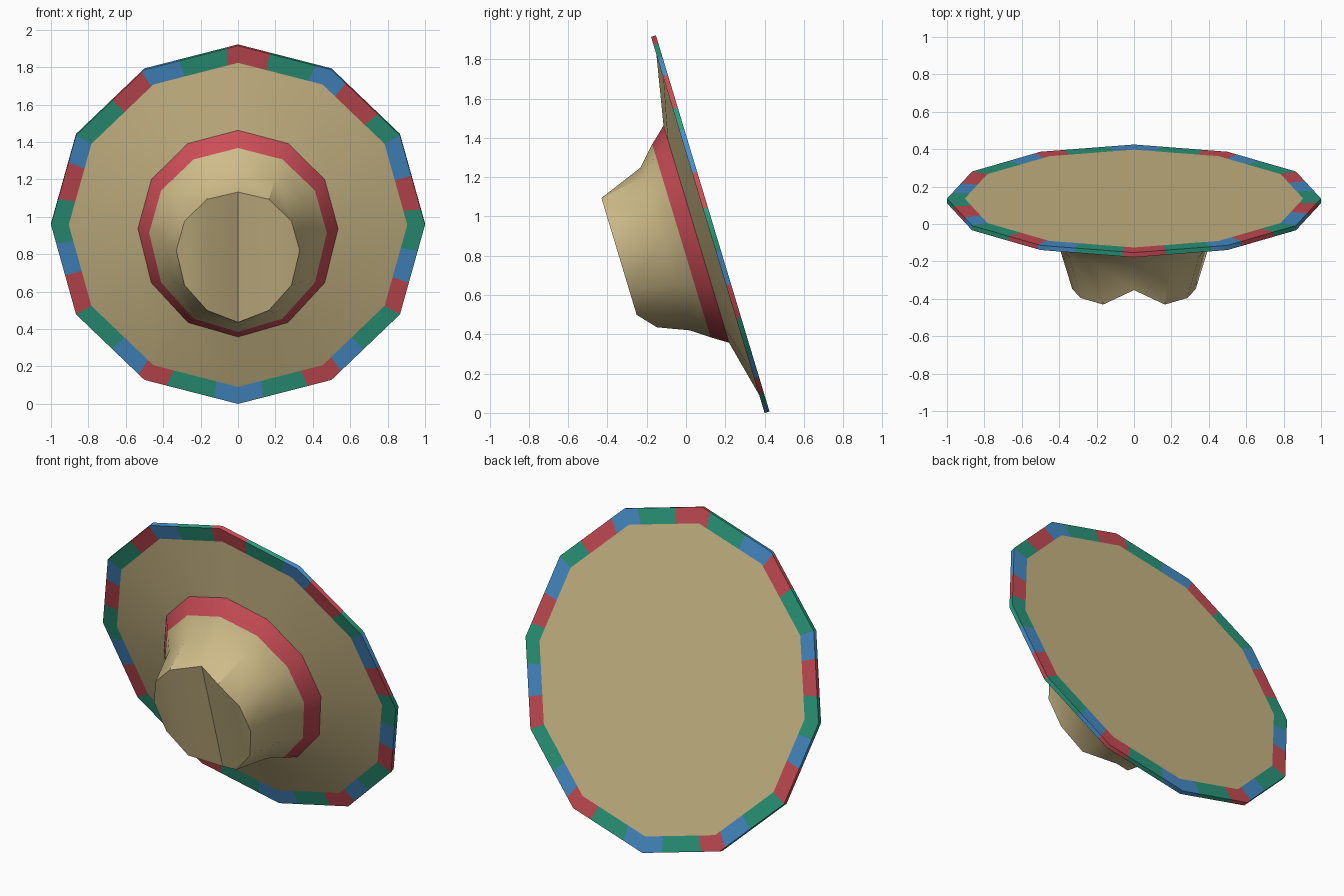
import bpy, bmesh, math
from mathutils import Matrix, Vector

cube = bpy.data.objects.get("Cube")
if cube:
    bpy.data.objects.remove(cube)


def material(name, color):
    mat = bpy.data.materials.new(name)
    mat.use_nodes = True
    mat.diffuse_color = (*color, 1)
    mat.node_tree.nodes["Principled BSDF"].inputs["Base Color"].default_value = (*color, 1)
    return mat


STRAW = material("straw", (0.62, 0.50, 0.25))
RED = material("red", (0.60, 0.075, 0.095))
GREEN = material("green", (0.026, 0.33, 0.21))
BLUE = material("blue", (0.065, 0.28, 0.60))

# The hat is modelled lying flat (axis along local z), then leaned back on its edge
LEAN = Matrix.Translation((0, 0.136, 0.9645)) @ Matrix.Rotation(math.radians(106.8), 4, 'X')
SIDES = 12


def finish(name, bm, mats):
    bmesh.ops.recalc_face_normals(bm, faces=bm.faces)
    mesh = bpy.data.meshes.new(name)
    bm.transform(LEAN)
    bm.to_mesh(mesh)
    bm.free()
    for m in mats:
        mesh.materials.append(m)
    obj = bpy.data.objects.new(name, mesh)
    bpy.context.collection.objects.link(obj)
    bpy.ops.object.select_all(action='DESELECT')
    obj.select_set(True)
    bpy.context.view_layer.objects.active = obj
    bpy.ops.object.shade_smooth_by_angle(angle=math.radians(35))
    return obj


def egg_ring(bm, side, top, bottom, height):
    """Twelve-sided loop, longer towards the bottom."""
    verts = []
    for k in range(SIDES):
        a = math.tau * k / SIDES
        c = math.cos(a)
        verts.append(bm.verts.new((side * math.sin(a), c * (top if c > 0 else bottom), height)))
    return verts


# Brim and crown, lofted through loops from the trim inwards
bm = bmesh.new()
rings = [egg_ring(bm, *r) for r in (
    (0.905, 0.905, 0.905, 0.026),
    (0.535, 0.549, 0.605, 0.096),
    (0.475, 0.475, 0.552, 0.178),
    (0.400, 0.378, 0.487, 0.270),
    (0.330, 0.332, 0.385, 0.505),
)]
for i, (lo, hi) in enumerate(zip(rings, rings[1:])):
    for k in range(SIDES):
        n = (k + 1) % SIDES
        f = bm.faces.new((lo[k], lo[n], hi[n], hi[k]))
        f.material_index = 1 if i == 1 else 0   # hat band

# Pinched crown top: the centre line is pressed in
tip = rings[-1]
tip[0].co = Vector((0, 0.302, 0.42))
tip[6].co = Vector((0, -0.424, 0.425))
for s in (1, -1):
    for k in range(2):
        bm.faces.new((tip[s * k], tip[s * (k + 1)], tip[6 - s * (k + 1) if s > 0 else 6 + k + 1],
                      tip[6 - s * k if s > 0 else 6 + k]))
    bm.faces.new((tip[s * 2], tip[s * 3], tip[s * 4]))
finish("brim_and_crown", bm, [STRAW, RED])

# Underside of the brim
bm = bmesh.new()
bm.faces.new(egg_ring(bm, 0.905, 0.905, 0.905, 0))
under = finish("brim_underside", bm, [STRAW])
if under.data.polygons[0].normal.y < 0:
    under.data.flip_normals()

# Striped trim: stripe ends in degrees from the top, down each side
RIGHT = [10, 25, 36, 50.5, 60, 73.5, 85, 98.5, 109.5, 120, 136, 146, 157.5, 172]
LEFT = [3.5, 19, 31, 44, 60, 69, 81.5, 96, 107, 120, 136, 147.5, 157, 172.5]


def stripe(angle):
    """Colour index: red, green, blue repeating down both sides."""
    ends, a = (RIGHT, angle) if angle < 180 else (LEFT, 360 - angle)
    return (0, 1, 2)[sum(a > e for e in ends) % 3]


def edge_point(angle, radius, height):
    """Point on the twelve-sided outline at an angle."""
    r = radius * math.cos(math.pi / SIDES) / math.cos(math.radians(angle % 30 - 15))
    return (r * math.sin(math.radians(angle)), r * math.cos(math.radians(angle)), height)


angles = sorted(set(range(0, 360, 30)) | set(RIGHT) | {360 - a for a in LEFT})
section = ((0.905, 0.026), (1, 0.026), (1, 0), (0.905, 0))
bm = bmesh.new()
loops = [[bm.verts.new(edge_point(a, *p)) for p in section] for a in angles]
for i, a in enumerate(angles):
    b = angles[(i + 1) % len(angles)] or 360
    this, following = loops[i], loops[(i + 1) % len(angles)]
    for j in range(3):
        f = bm.faces.new((this[j], following[j], following[j + 1], this[j + 1]))
        f.material_index = stripe((a + b) / 2)
# Stripes order: red, green, blue
finish("striped_trim", bm, [RED, GREEN, BLUE])
